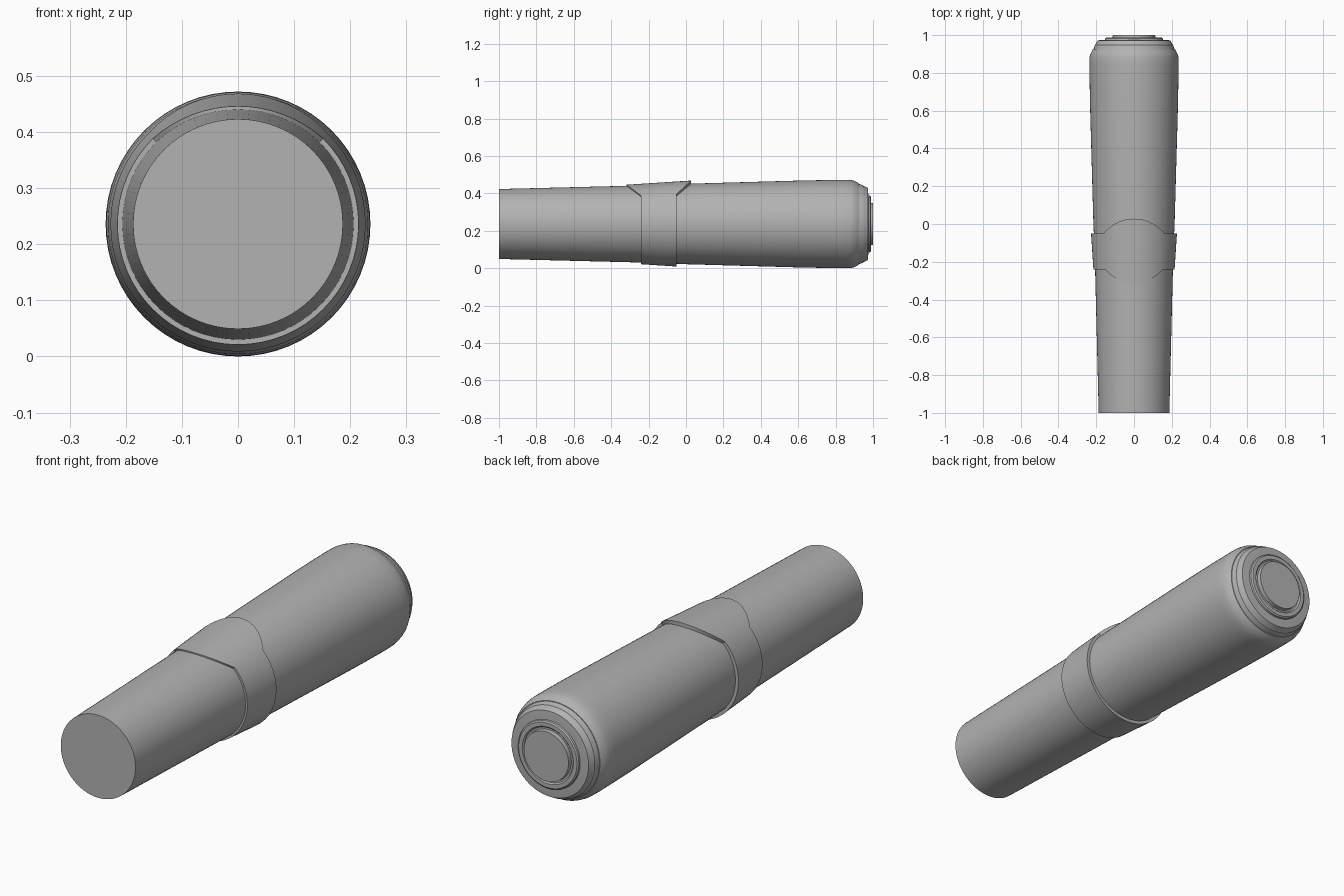
import bpy, bmesh, math

if "Cube" in bpy.data.objects:
    bpy.data.objects.remove(bpy.data.objects["Cube"])

SEG = 64
CZ = 0.236  # axis height

grey = bpy.data.materials.new("grey")
grey.diffuse_color = (0.45, 0.45, 0.45, 1)
grey.use_nodes = True
grey.node_tree.nodes["Principled BSDF"].inputs["Base Color"].default_value = grey.diffuse_color


def finish(bm, name, angle):
    bmesh.ops.recalc_face_normals(bm, faces=bm.faces)
    me = bpy.data.meshes.new(name)
    bm.to_mesh(me)
    bm.free()
    ob = bpy.data.objects.new(name, me)
    bpy.context.collection.objects.link(ob)
    me.materials.append(grey)
    bpy.ops.object.select_all(action='DESELECT')
    ob.select_set(True)
    bpy.context.view_layer.objects.active = ob
    bpy.ops.object.shade_smooth_by_angle(angle=math.radians(angle))
    return ob


def ring(bm, fn):
    """One loop round the y axis; fn(angle from top) gives (radius, y)."""
    out = []
    for i in range(SEG):
        a = 2 * math.pi * i / SEG
        r, y = fn(a)
        out.append(bm.verts.new((r * math.sin(a), y, CZ + r * math.cos(a))))
    return out


def bridge(bm, a, b):
    for i in range(SEG):
        j = (i + 1) % SEG
        bm.faces.new((a[i], a[j], b[j], b[i]))


def lathe(name, profile, angle=25):
    bm = bmesh.new()
    loops = [ring(bm, lambda a, p=p: p) for p in profile]
    for a, b in zip(loops, loops[1:]):
        bridge(bm, a, b)
    bm.faces.new(loops[0])
    bm.faces.new(loops[-1])
    return finish(bm, name, angle)


# front cap and main barrel, (radius, y)
lathe("front_cap", [(0.187, -1), (0.206, -0.24), (0.208, -0.15)])
lathe("barrel", [(0.208, -0.15), (0.215, 0.0), (0.232, 0.6), (0.235, 0.75),
                 (0.236, 0.84), (0.2355, 0.88), (0.231, 0.90), (0.223, 0.915),
                 (0.217, 0.925), (0.214, 0.925), (0.207, 0.948), (0.204, 0.95),
                 (0.193, 0.972), (0.16, 0.975)])

# stepped end button with a groove round the central disc
lathe("end_button", [(0.155, 0.965), (0.152, 0.983), (0.146, 0.988),
                     (0.128, 0.988), (0.122, 0.982), (0.114, 0.982),
                     (0.112, 1.0)])


# collar, with a rounded tongue on top at both ends
def collar_loop(y0, side, inset):
    def fn(a):
        t = max(0, (math.cos(a) - 0.7072) / 0.2928)
        y = y0 + side * 0.078 * t
        return 0.215 + (y + 0.24) * 0.065 - inset, y
    return fn


bm = bmesh.new()
loops = [ring(bm, collar_loop(*p)) for p in
         ((-0.24, -1, 0.025), (-0.24, -1, 0), (-0.05, 1, 0), (-0.05, 1, 0.025))]
for k in range(4):
    bridge(bm, loops[k], loops[(k + 1) % 4])
finish(bm, "collar", 30)
